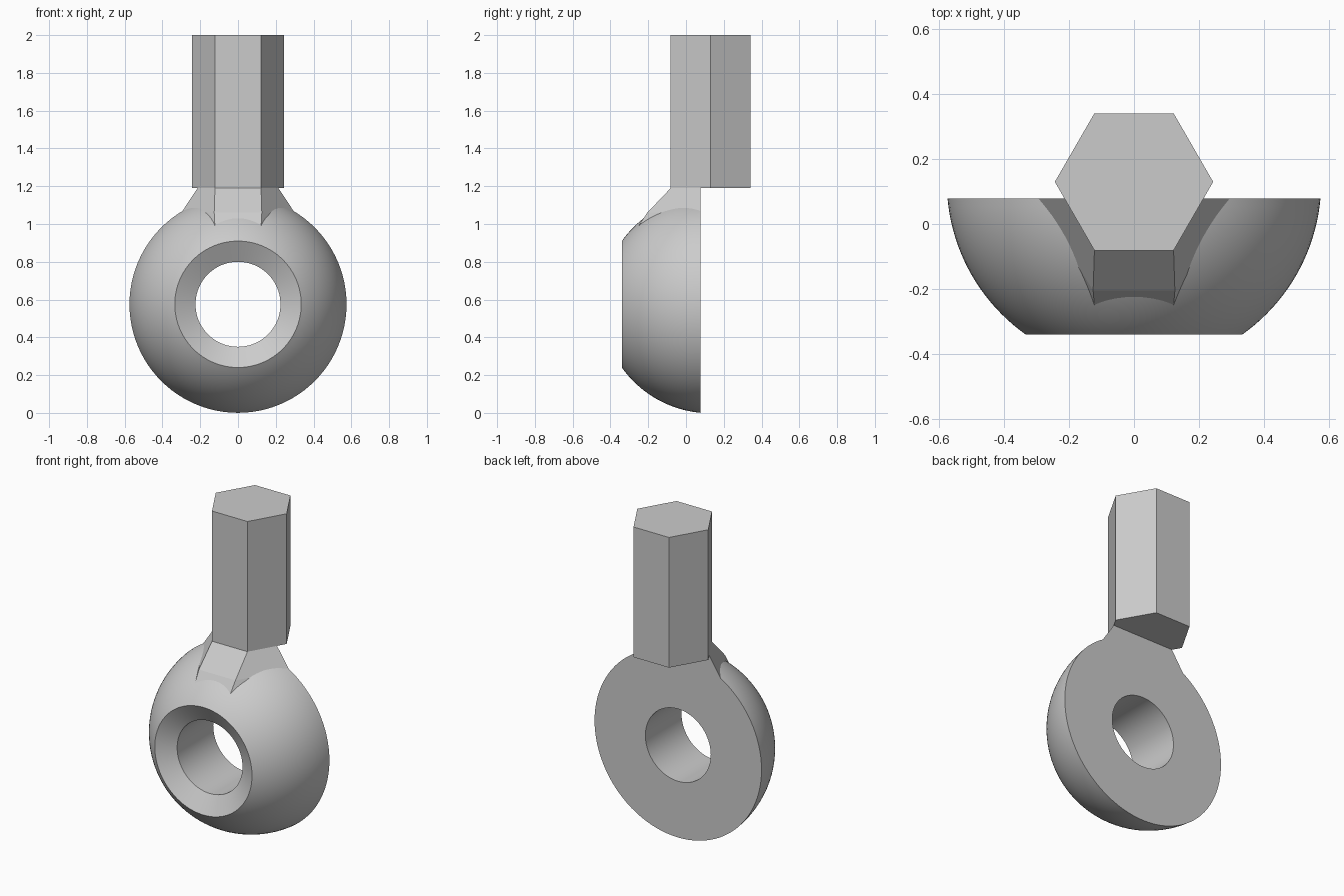
import bpy, bmesh, math

if "Cube" in bpy.data.objects:
    bpy.data.objects.remove(bpy.data.objects["Cube"])

grey = bpy.data.materials.new("plain grey")
grey.diffuse_color = (0.6, 0.6, 0.6, 1)
grey.use_nodes = True
grey.node_tree.nodes["Principled BSDF"].inputs["Base Color"].default_value = grey.diffuse_color

CZ, CY = 0.575, 0.13      # eye centre height, shared sphere / shank axis depth
BACK, FRONT = 0.078, -0.34


def finish(name, bm, smooth=False):
    bmesh.ops.recalc_face_normals(bm, faces=bm.faces[:])
    mesh = bpy.data.meshes.new(name)
    bm.to_mesh(mesh)
    bm.free()
    mesh.materials.append(grey)
    obj = bpy.data.objects.new(name, mesh)
    bpy.context.collection.objects.link(obj)
    if smooth:
        bpy.ops.object.select_all(action='DESELECT')
        obj.select_set(True)
        bpy.context.view_layer.objects.active = obj
        bpy.ops.object.shade_smooth_by_angle(angle=math.radians(25))
    return obj


def loft(name, rings):
    """Join equal-length rings of points with quads and cap both ends."""
    bm = bmesh.new()
    loops = [[bm.verts.new(p) for p in ring] for ring in rings]
    n = len(loops[0])
    for a, b in zip(loops, loops[1:]):
        for i in range(n):
            j = (i + 1) % n
            bm.faces.new((a[i], a[j], b[j], b[i]))
    bm.faces.new(loops[0])
    bm.faces.new(loops[-1])
    return finish(name, bm)


# ring eye: spherical zone with a countersunk bore, lathed about the y axis
R = 0.577
a0, a1 = math.asin((CY - BACK) / R), math.asin((CY - FRONT) / R)
profile = []
for i in range(21):
    a = a0 + (a1 - a0) * i / 20
    profile.append((CY - R * math.sin(a), R * math.cos(a)))
profile += [(FRONT + 0.063, 0.225), (BACK, 0.225)]

bm = bmesh.new()
SEG = 96
columns = []
for s in range(SEG):
    t = 2 * math.pi * s / SEG
    columns.append([bm.verts.new((r * math.sin(t), y, CZ + r * math.cos(t)))
                    for y, r in profile])
for s in range(SEG):
    a, b = columns[s], columns[(s + 1) % SEG]
    for i in range(len(profile)):
        j = (i + 1) % len(profile)
        bm.faces.new((a[i], a[j], b[j], b[i]))
finish("ring_eye", bm, smooth=True)

# hexagonal shank
hexagon = [(0.244 * math.cos(math.pi * k / 3), CY + 0.244 * math.sin(math.pi * k / 3))
           for k in range(6)]
loft("hex_shank", [[(x, y, z) for x, y in hexagon] for z in (1.19, 2.0)])

# flared neck between the shank and the eye, cut flush with the flat back
def half_hex(side, front, y, z):
    return [(-side, BACK, z), (-front, y, z), (front, y, z), (side, BACK, z)]

loft("flared_neck", [half_hex(0.214, 0.122, -0.081, 1.19),
                     half_hex(0.30, 0.126, -0.205, 1.06),
                     half_hex(0.345, 0.122, -0.254, 0.985)])
